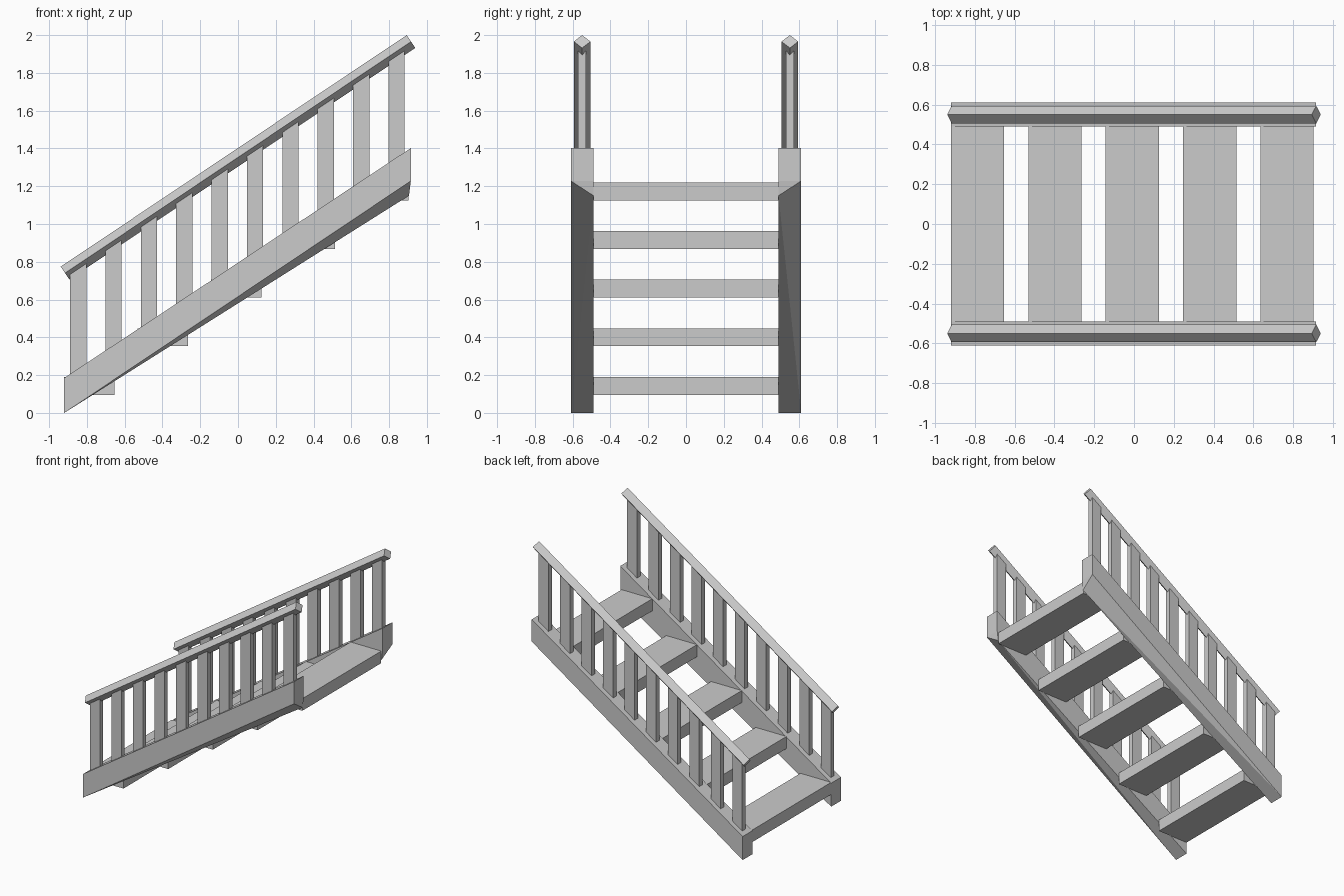
import bpy, bmesh
from mathutils import Vector

if "Cube" in bpy.data.objects:
    bpy.data.objects.remove(bpy.data.objects["Cube"])

SLOPE = 0.669


def hull(name, points):
    """Flat-faced convex solid around a handful of corner points."""
    bm = bmesh.new()
    for p in points:
        bm.verts.new(p)
    bmesh.ops.convex_hull(bm, input=bm.verts[:])
    bmesh.ops.dissolve_limit(bm, angle_limit=0.005, verts=bm.verts[:], edges=bm.edges[:])
    bmesh.ops.recalc_face_normals(bm, faces=bm.faces[:])
    mesh = bpy.data.meshes.new(name)
    bm.to_mesh(mesh)
    bm.free()
    obj = bpy.data.objects.new(name, mesh)
    bpy.context.collection.objects.link(obj)
    return obj


def rail_z(x):
    return 1.353 + SLOPE * x


# Five open treads
for i in range(5):
    x0, z0 = -0.92 + 0.389 * i, 0.096 + 0.257 * i
    hull(f"tread_{i + 1}", [(x, y, z) for x in (x0, x0 + 0.267)
                            for y in (-0.49, 0.49) for z in (z0, z0 + 0.095)])

for side, s in (("front", -1), ("back", 1)):
    inner, outer = 0.49 * s, 0.61 * s

    # Sloping stringer, underside twisting down towards the inner top corner
    pts = [(-0.92, y, z) for y in (inner, outer) for z in (0, 0.185)]
    pts += [(0.915, y, z) for y in (inner, outer) for z in (1.228, 1.402)]
    pts.append((0.905, inner, 1.15))
    hull(f"{side}_stringer", pts)

    # Diamond-section handrail cut square to its slope
    up = Vector((-SLOPE, 0, 1)).normalized() * 0.041
    across = Vector((0, 0.044, 0))
    pts = []
    for x in (-0.916, 0.916):
        c = Vector((x, 0.55 * s, rail_z(x)))
        pts += [c + up, c - up, c + across, c - across]
    hull(f"{side}_handrail", pts)

    # Ten flat balusters with sloped ends tucked into rail and stringer
    for i in range(10):
        cx = -0.846 + 0.1873 * i
        pts = []
        for x in (cx - 0.043, cx + 0.043):
            for y in (0.55 * s - 0.021, 0.55 * s + 0.021):
                pts += [(x, y, rail_z(x) - 0.015), (x, y, 0.76 + 0.662 * x)]
        hull(f"{side}_baluster_{i + 1}", pts)
